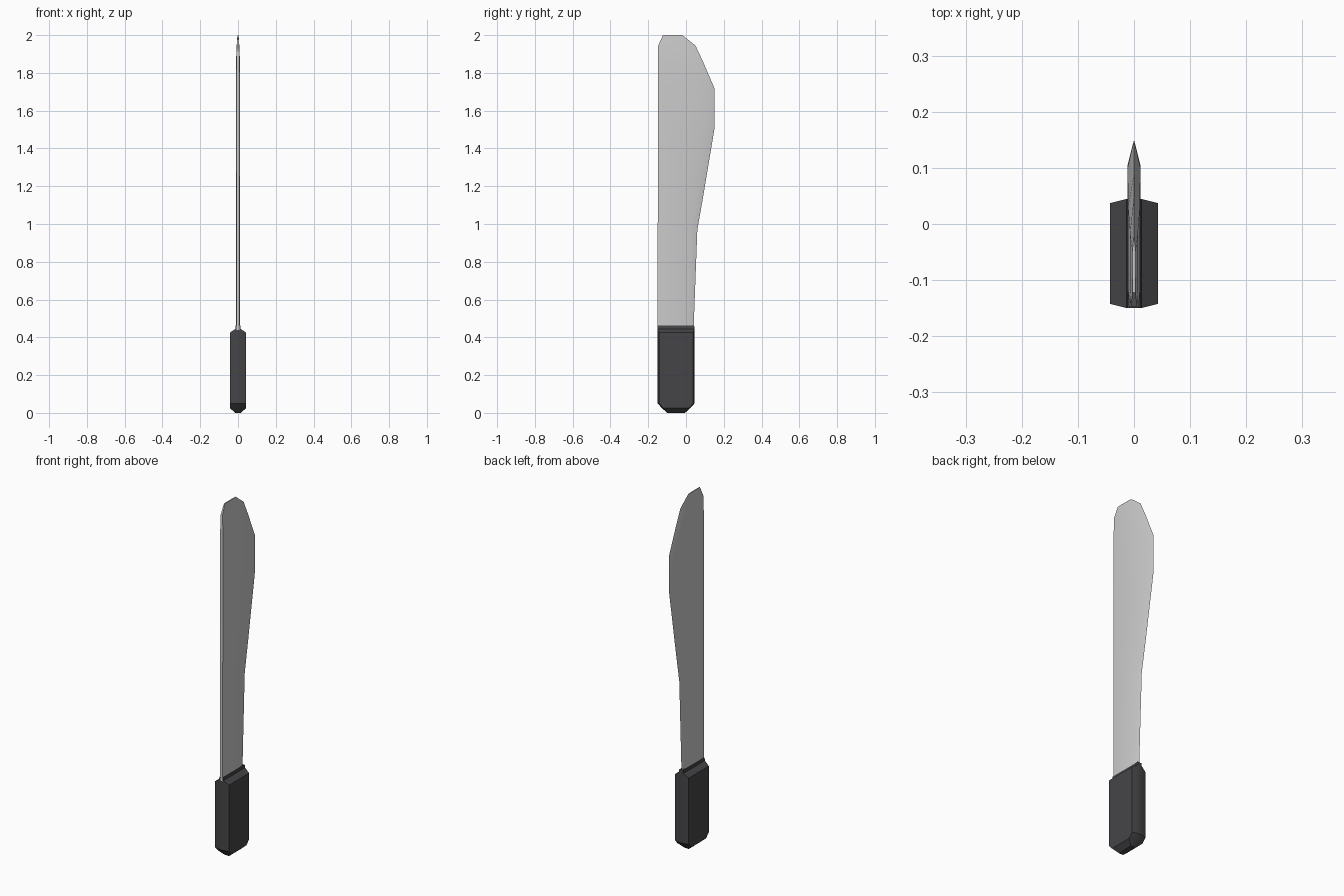
import bpy, bmesh, math

if "Cube" in bpy.data.objects:
    bpy.data.objects.remove(bpy.data.objects["Cube"])


def loft(name, rings, angle):
    """Skin a stack of equal-sized rings and cap both ends."""
    bm = bmesh.new()
    loops = [[bm.verts.new(p) for p in ring] for ring in rings]
    n = len(loops[0])
    for a, b in zip(loops, loops[1:]):
        for i in range(n):
            j = (i + 1) % n
            bm.faces.new((a[i], a[j], b[j], b[i]))
    bm.faces.new(loops[0][::-1])
    bm.faces.new(loops[-1])
    bmesh.ops.recalc_face_normals(bm, faces=bm.faces)
    mesh = bpy.data.meshes.new(name)
    bm.to_mesh(mesh)
    bm.free()
    ob = bpy.data.objects.new(name, mesh)
    bpy.context.collection.objects.link(ob)
    bpy.ops.object.select_all(action='DESELECT')
    ob.select_set(True)
    bpy.context.view_layer.objects.active = ob
    bpy.ops.object.shade_smooth_by_angle(angle=math.radians(angle))
    return ob


def blade_ring(z, back, edge, bevel, t):
    half = [(0.8 * t, back), (t, back + 0.03), (t, edge - bevel)]
    pts = half + [(0, edge)] + [(-x, y) for x, y in reversed(half)]
    return [(x, y, z) for x, y in pts]


def grip_ring(z, x, back, front):
    # flat sides with shallow ridged front and back
    inner, drop = min(0.012, x * 0.8), 0.25 * max(x - 0.012, 0)
    half = [(inner, back), (x, back + drop), (x, front - drop), (inner, front)]
    pts = half + [(-px, py) for px, py in reversed(half)]
    return [(px, py, z) for px, py in pts]


# Blade: z, spine y, cutting edge y, bevel width, half thickness
blade = loft("blade", [blade_ring(*r) for r in (
    (0.44, -0.15, 0.04, 0.03, 0.010),
    (0.97, -0.15, 0.06, 0.035, 0.010),
    (1.14, -0.148, 0.09, 0.037, 0.0105),
    (1.50, -0.147, 0.15, 0.045, 0.0115),
    (1.72, -0.147, 0.15, 0.05, 0.0115),
    (1.86, -0.147, 0.09, 0.06, 0.0105),
    (1.945, -0.147, 0.05, 0.065, 0.007),
    (2.00, -0.122, -0.02, 0.03, 0.003))], 40)

# Handle: z, half width, back y, front y
handle = loft("handle", [grip_ring(*r) for r in (
    (0.00, 0.014, -0.10, -0.005),
    (0.025, 0.043, -0.127, 0.022),
    (0.05, 0.043, -0.15, 0.045),
    (0.425, 0.043, -0.15, 0.045),
    (0.445, 0.013, -0.15, 0.045),
    (0.462, 0.012, -0.15, 0.043))], 35)
mat = bpy.data.materials.new("dark_grip")
mat.diffuse_color = (0.06, 0.06, 0.065, 1)
mat.use_nodes = True
mat.node_tree.nodes["Principled BSDF"].inputs["Base Color"].default_value = mat.diffuse_color
handle.data.materials.append(mat)
